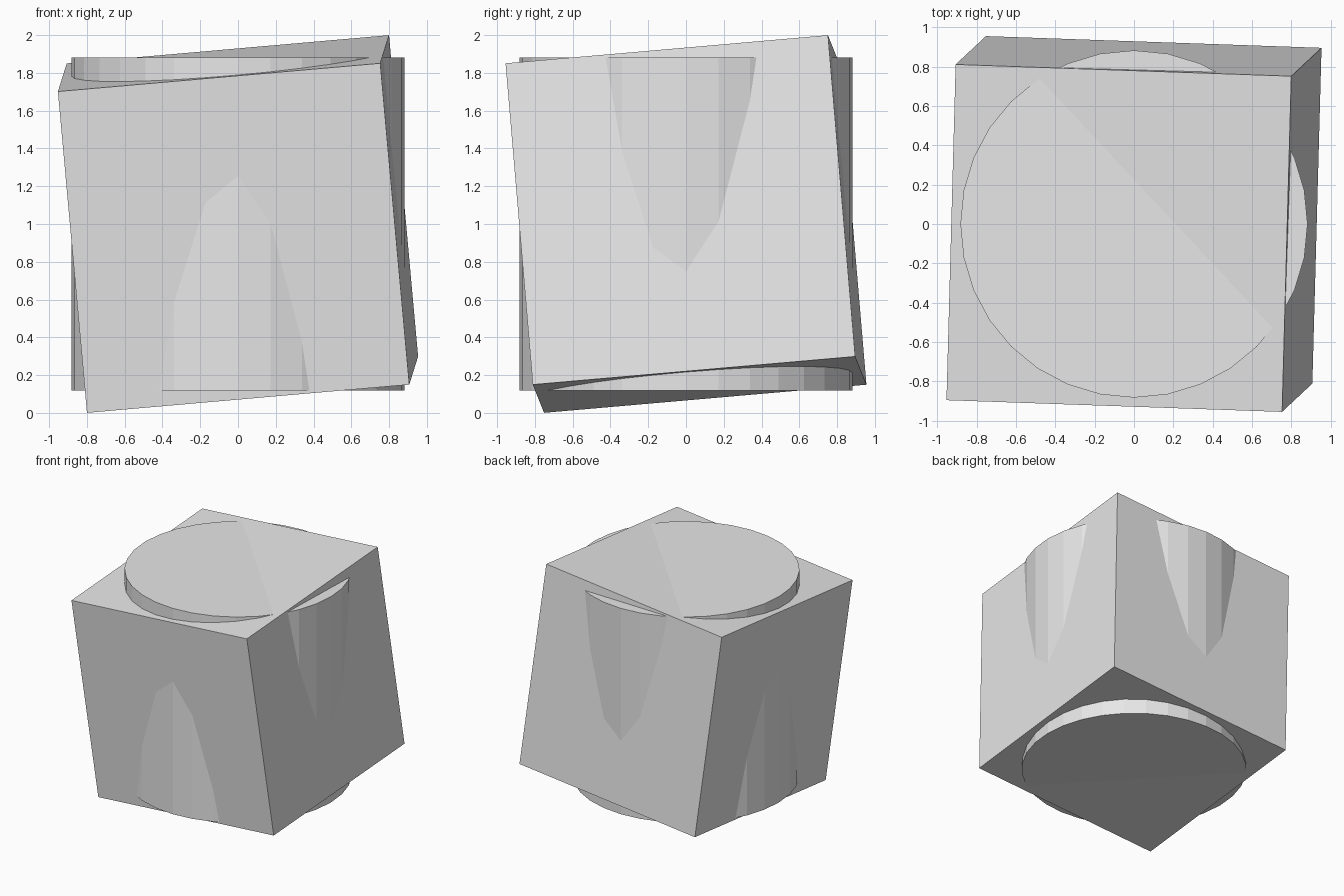
import bpy
from math import radians

if "Cube" in bpy.data.objects:
    bpy.data.objects.remove(bpy.data.objects["Cube"])

SCALE = 0.857            # half the side of the tilted block
RADIUS = SCALE * 1.03    # the drum is slightly larger than the block

grey = bpy.data.materials.new("light grey")
grey.diffuse_color = (0.8, 0.8, 0.8, 1.0)
grey.use_nodes = True
grey.node_tree.nodes["Principled BSDF"].inputs["Base Color"].default_value = grey.diffuse_color


def finish(name):
    ob = bpy.context.object
    ob.name = name
    ob.data.name = name
    ob.data.materials.append(grey)
    return ob


# tilted block
bpy.ops.mesh.primitive_cube_add(
    size=2 * SCALE, location=(0, 0, 1),
    rotation=(radians(5), radians(-5), radians(-2)))
finish("tilted_block")

# upright faceted drum, poking through the block's faces
bpy.ops.mesh.primitive_cylinder_add(
    vertices=32, radius=RADIUS, depth=2 * RADIUS, location=(0, 0, 1))
finish("upright_drum")
